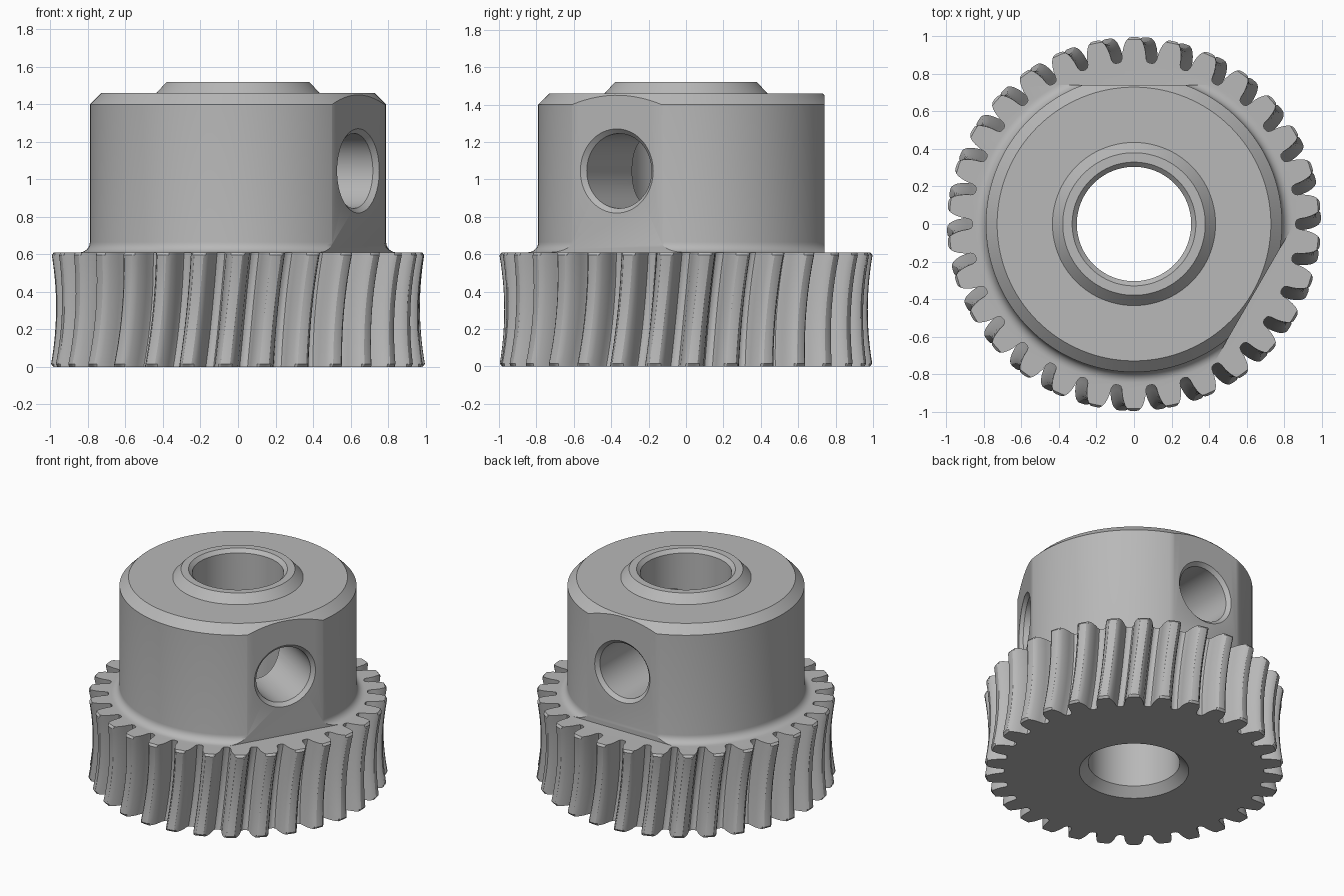
import bpy, bmesh, math
from mathutils import Matrix

if "Cube" in bpy.data.objects:
    bpy.data.objects.remove(bpy.data.objects["Cube"])

TEETH, GEAR_H, TWIST, THROAT = 30, 0.61, math.radians(4), 0.028
FLAT_ANGLES = (90, -30)
FLAT_DIST, HOLE_Z = 0.74, 1.045

metal = bpy.data.materials.new("Grey metal")
metal.use_nodes = True
metal.diffuse_color = (0.48, 0.48, 0.48, 1)
metal.node_tree.nodes["Principled BSDF"].inputs["Base Color"].default_value = (0.48, 0.48, 0.48, 1)


def finish(bm, name):
    bmesh.ops.recalc_face_normals(bm, faces=bm.faces)
    mesh = bpy.data.meshes.new(name)
    bm.to_mesh(mesh)
    bm.free()
    mesh.materials.append(metal)
    obj = bpy.data.objects.new(name, mesh)
    bpy.context.collection.objects.link(obj)
    return obj


def skin(rings, name):
    """Closed solid through matching rings of points."""
    bm = bmesh.new()
    loops = [[bm.verts.new(p) for p in ring] for ring in rings]
    n = len(loops[0])
    for a, b in zip(loops, loops[1:]):
        for i in range(n):
            j = (i + 1) % n
            bm.faces.new((a[i], a[j], b[j], b[i]))
    bm.faces.new(loops[0][::-1])
    bm.faces.new(loops[-1])
    return finish(bm, name)


def lathe(profile, name, sides=128):
    """Solid of revolution from (radius, height) pairs."""
    turn = [2 * math.pi * i / sides for i in range(sides)]
    return skin([[(r * math.cos(a), r * math.sin(a), z) for a in turn]
                 for r, z in profile], name)


def combine(target, other, operation):
    mod = target.modifiers.new(operation, "BOOLEAN")
    mod.operation, mod.solver, mod.object = operation, "EXACT", other
    bpy.context.view_layer.objects.active = target
    bpy.ops.object.modifier_apply(modifier=mod.name)
    bpy.data.objects.remove(other)


# Toothed wheel: one half tooth as (radius, half width), mirrored and repeated
flank = [(0.862, 0.083), (0.868, 0.070), (0.885, 0.064), (0.915, 0.062),
         (0.945, 0.056), (0.970, 0.047), (0.988, 0.037), (0.998, 0.025), (1.0, 0.010)]
half = [(r, -w / r) for r, w in flank]
tooth = half + [(r, -a) for r, a in reversed(half)]


def tooth_ring(z):
    t = 2 * z / GEAR_H - 1
    inset = THROAT * (1 - t * t)
    limit = 0.985 if z in (0, GEAR_H) else 1.0
    ring = []
    for k in range(TEETH):
        centre = math.pi / 2 + 2 * math.pi * k / TEETH - TWIST * (1 - z / GEAR_H)
        for r, a in tooth:
            rad = min(r, limit) - inset
            ring.append((rad * math.cos(centre + a), rad * math.sin(centre + a), z))
    return ring


EDGE = 0.015
steps = 14
levels = [0] + [EDGE + (GEAR_H - 2 * EDGE) * i / steps for i in range(steps + 1)] + [GEAR_H]
gear = skin([tooth_ring(z) for z in levels], "worm_wheel")

# Hub with base fillet, chamfered shoulder and raised boss
fillet = [(0.845 - 0.055 * math.sin(a), 0.665 - 0.055 * math.cos(a))
          for a in (math.pi / 2 * i / 6 for i in range(7))]
hub = lathe([(0.845, 0.59)] + fillet + [(0.79, 1.40), (0.73, 1.46), (0.435, 1.46),
                                        (0.38, 1.52)], "hub")

# Flats on the hub
for deg in FLAT_ANGLES:
    bm = bmesh.new()
    bmesh.ops.create_cube(bm, size=1, matrix=Matrix.Rotation(math.radians(deg), 4, "Z")
                          @ Matrix.Translation((FLAT_DIST + 0.5, 0, 1.1))
                          @ Matrix.Diagonal((1, 2, 1.4, 1)))
    combine(hub, finish(bm, "flat_cutter"), "DIFFERENCE")

combine(gear, hub, "UNION")

# Centre bore, chamfered at both ends
bore = lathe([(0.425, -0.06), (0.305, 0.06), (0.305, 1.495), (0.355, 1.545)], "bore_cutter")
combine(gear, bore, "DIFFERENCE")

# Chamfered set screw holes through the flats
for deg in FLAT_ANGLES:
    hole = lathe([(0.2, 0), (0.2, FLAT_DIST - 0.025), (0.25, FLAT_DIST + 0.025)],
                 "hole_cutter", 64)
    hole.data.transform(Matrix.Translation((0, 0, HOLE_Z))
                        @ Matrix.Rotation(math.radians(deg), 4, "Z")
                        @ Matrix.Rotation(math.pi / 2, 4, "Y"))
    combine(gear, hole, "DIFFERENCE")

# Smooth shading with crisp machined edges
bpy.ops.object.select_all(action="DESELECT")
gear.select_set(True)
bpy.context.view_layer.objects.active = gear
bpy.ops.object.shade_smooth_by_angle(angle=math.radians(25))
